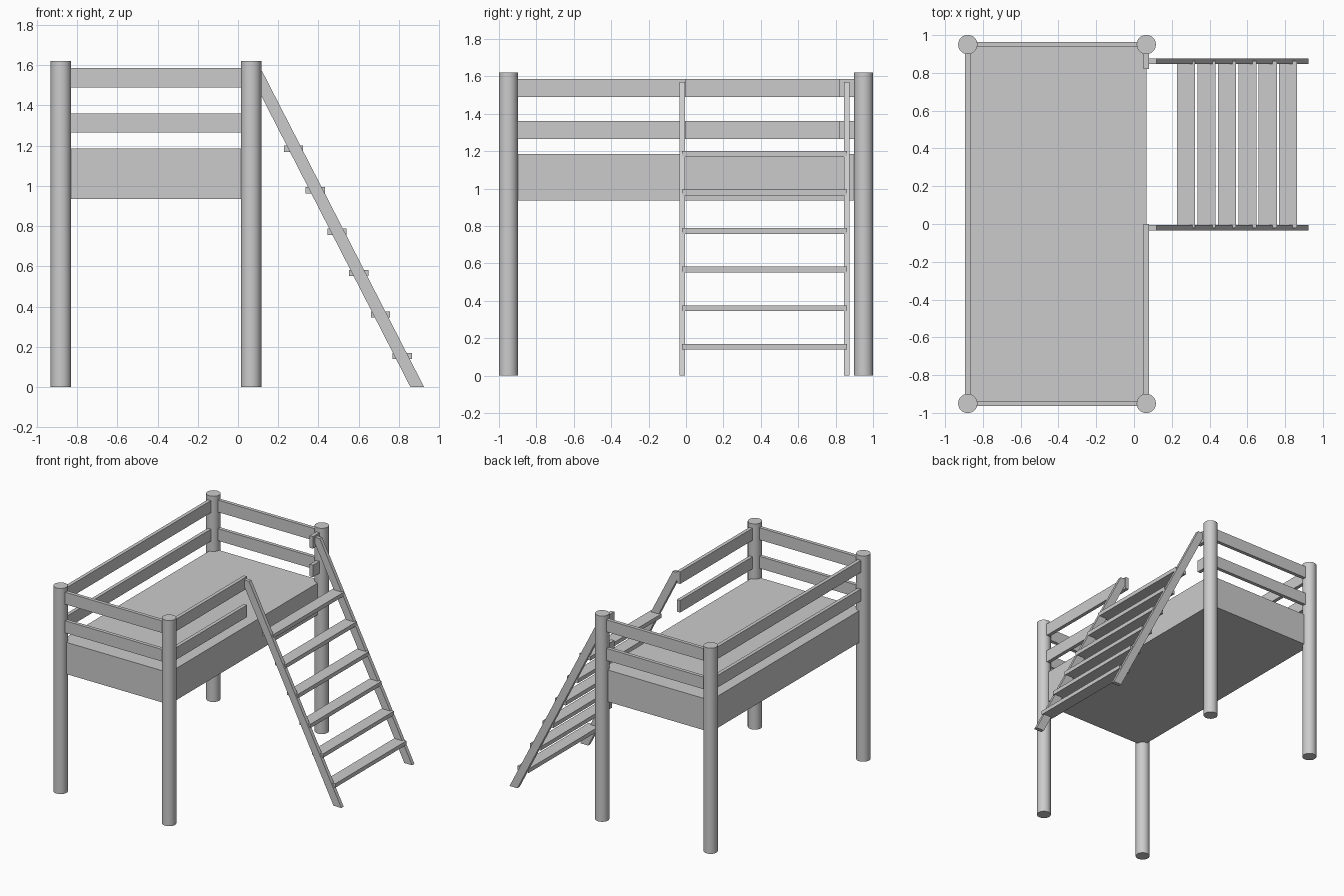
import bpy
import bmesh
from math import radians

cube = bpy.data.objects.get("Cube")
if cube:
    bpy.data.objects.remove(cube, do_unlink=True)

grey = bpy.data.materials.new("plain grey")
grey.use_nodes = True
grey.diffuse_color = (0.6, 0.6, 0.6, 1)
grey.node_tree.nodes["Principled BSDF"].inputs["Base Color"].default_value = (0.6, 0.6, 0.6, 1)

LEFT_X, RIGHT_X, END_Y = -0.88, 0.065, 0.95   # post centre lines
HALF = 0.014                                  # half board thickness


def finish(name, bm):
    bmesh.ops.recalc_face_normals(bm, faces=bm.faces)
    mesh = bpy.data.meshes.new(name)
    bm.to_mesh(mesh)
    bm.free()
    mesh.materials.append(grey)
    ob = bpy.data.objects.new(name, mesh)
    bpy.context.collection.objects.link(ob)
    return ob


def box(name, x, y, z):
    """Box from (min, max) pairs on each axis."""
    bm = bmesh.new()
    bmesh.ops.create_cube(bm, size=1)
    for v in bm.verts:
        v.co = [(lo + hi) / 2 + c * (hi - lo) for c, (lo, hi) in zip(v.co, (x, y, z))]
    return finish(name, bm)


def side_board(name, profile, y0, y1):
    """Extrude an x-z profile along y."""
    bm = bmesh.new()
    face = bm.faces.new([bm.verts.new((x, y0, z)) for x, z in profile])
    out = bmesh.ops.extrude_face_region(bm, geom=[face])
    verts = [g for g in out["geom"] if isinstance(g, bmesh.types.BMVert)]
    bmesh.ops.translate(bm, verts=verts, vec=(0, y1 - y0, 0))
    return finish(name, bm)


# Round corner posts
for side, x in (("left", RIGHT_X), ("right", LEFT_X)):
    for end, y in (("front", -END_Y), ("back", END_Y)):
        bpy.ops.mesh.primitive_cylinder_add(vertices=32, radius=0.051, depth=1.62,
                                            location=(x, y, 0.81))
        post = bpy.context.object
        post.name = f"{end}_{side}_post"
        post.data.materials.append(grey)
        bpy.ops.object.shade_smooth_by_angle(angle=radians(30))

# Solid bed base
box("bed_base", (LEFT_X, RIGHT_X), (-END_Y, END_Y), (0.935, 1.185))

# Guard rails in two rows, with a gap on the ladder side
for row, z in (("lower", (1.265, 1.36)), ("upper", (1.49, 1.585))):
    for end, y in (("front", -END_Y), ("back", END_Y)):
        box(f"{row}_{end}_rail", (LEFT_X, RIGHT_X), (y - HALF, y + HALF), z)
    box(f"{row}_right_rail", (LEFT_X - HALF, LEFT_X + HALF), (-END_Y, END_Y), z)
    ladder_side = (RIGHT_X - HALF, RIGHT_X + HALF)
    box(f"{row}_ladder_side_rail", ladder_side, (-END_Y, 0), z)
    box(f"{row}_ladder_side_stub", ladder_side, (0.82, END_Y), z)

# Sloping ladder stringers, cut flat at floor and top
stringer = [(0.857, 0), (0.925, 0), (0.12, 1.57), (0.076, 1.57), (0.076, 1.525)]
side_board("front_stringer", stringer, -0.035, -0.006)
side_board("back_stringer", stringer, 0.846, 0.875)

# Ladder treads, let into the stringers
for i in range(6):
    x = 0.276 + 0.108 * i
    top = 1.2 - 0.206 * i
    box(f"tread_{i + 1}", (x - 0.048, x + 0.048), (-0.022, 0.862), (top - 0.031, top))
